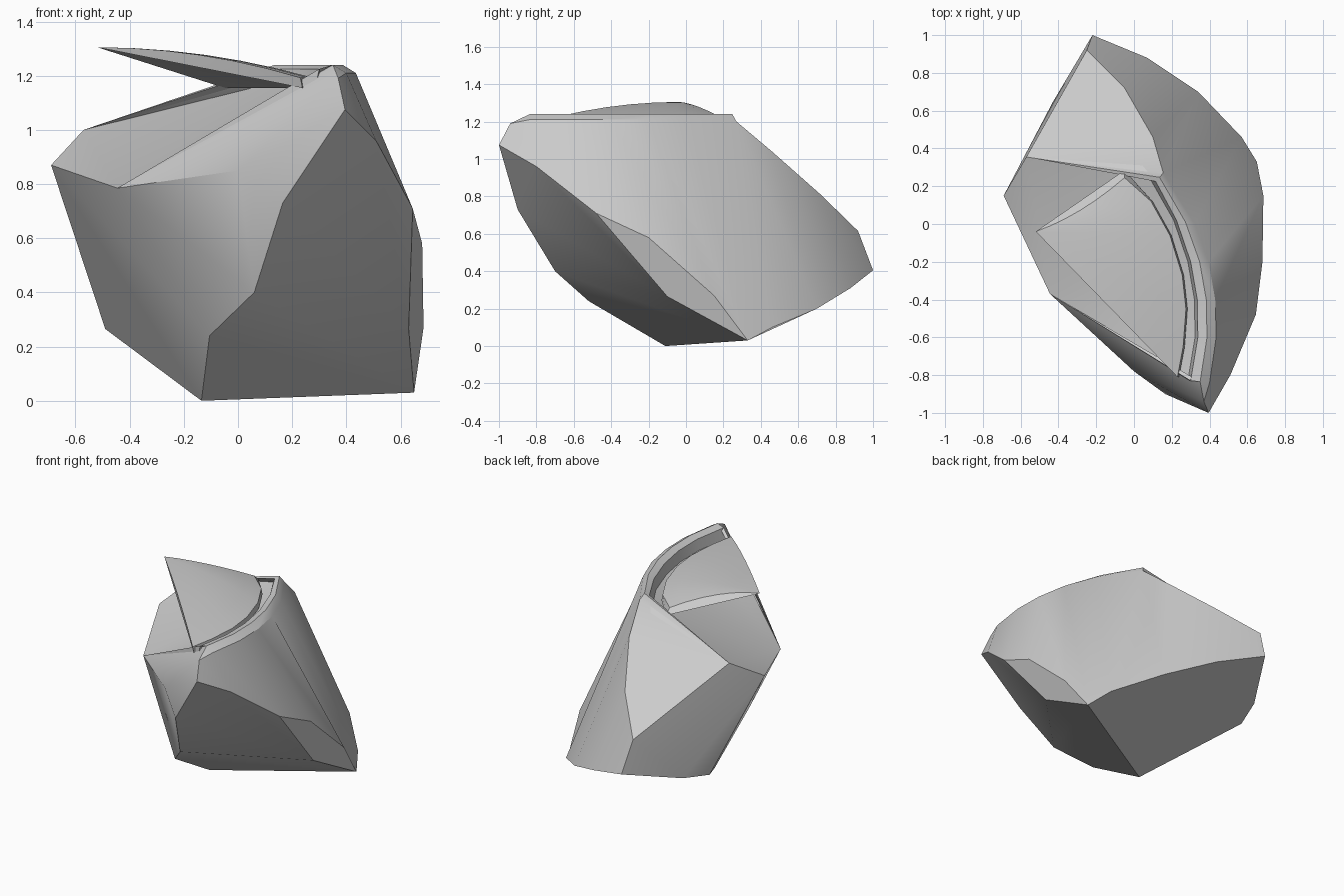
import bpy, bmesh, math

if "Cube" in bpy.data.objects:
    bpy.data.objects.remove(bpy.data.objects["Cube"])


def make_object(name, points, faces, angle):
    """points: dict key -> coordinate, faces: lists of keys"""
    bm = bmesh.new()
    v = {k: bm.verts.new(p) for k, p in points.items()}
    for f in faces:
        bm.faces.new([v[k] for k in f])
    bmesh.ops.recalc_face_normals(bm, faces=bm.faces)
    me = bpy.data.meshes.new(name)
    bm.to_mesh(me)
    bm.free()
    ob = bpy.data.objects.new(name, me)
    bpy.context.collection.objects.link(ob)
    bpy.context.view_layer.objects.active = ob
    ob.select_set(True)
    bpy.ops.object.shade_smooth_by_angle(angle=math.radians(angle))
    ob.select_set(False)
    return ob


# faceted corners of the body
P = {
    'A': (-.69, .15, .87), 'B': (-.57, .355, 1.0), 'C': (-.445, -.37, .785),
    'D': (-.49, .45, .265), 'D2': (-.43, .645, .30), 'E': (-.135, -.11, 0),
    'F': (-.105, -.52, .24), 'G': (.06, -.70, .40), 'H': (.165, -.90, .73),
    'I': (0, -.78, .85), 'M': (.63, -.10, .265),
}
# curved wall: upper and lower edge
upper = [(.37, -.94, 1.19), (.40, -.84, 1.21), (.435, -.6, 1.21), (.43, -.4, 1.21),
         (.395, -.2, 1.21), (.32, 0, 1.21), (.155, .27, 1.2), (.10, .46, 1.04),
         (-.05, .72, .81), (-.25, .92, .615)]
lower = [(.395, -1, 1.075), (.51, -.8, .96), (.645, -.48, .71), (.68, -.2, .58),
         (.685, .15, .27), (.65, .33, .03), (.57, .46, .10), (.34, .70, .20),
         (.07, .88, .31), (-.22, 1, .405)]
# inner edge of the raised lip
lip = [(.30, -.83), (.338, -.6), (.335, -.4), (.30, -.2), (.225, .02), (.115, .225)]
for i in range(10):
    P['u', i], P['l', i] = upper[i], lower[i]
for i, (x, y) in enumerate(lip, 1):
    ux, uy, _ = upper[i]
    P['c', i] = ((x + ux) / 2, (y + uy) / 2, 1.24)
    P['p', i] = (x, y, 1.225)
    P['g', i] = (x - .015, y, 1.155)
P['g', 6] = (.045, .31, 1.155)

L = lambda a, b: [('l', i) for i in range(a, b + 1)]
faces = [
    ['E'] + L(5, 9) + ['D2', 'D'],
    ['E', 'F', 'G', 'M', ('l', 5)],
    ['G', 'H'] + L(0, 2) + ['M'],
    ['M'] + L(2, 5),
    ['F', 'C', 'I', 'H', 'G'],
    ['C', 'A', 'D', 'E', 'F'],
    ['A', 'D2', 'D'],
    ['B', ('u', 9), ('l', 9), 'D2', 'A'],
    ['I', 'H', ('l', 0)], ['I', ('l', 0), ('u', 0)], ['C', 'I', ('u', 0)],
    [('u', 0), ('u', 1), ('c', 1)],
    ['C', ('g', 6), 'B'], ['C', 'B', 'A'],
]
# wall, rim rows and fans
for i in range(9):
    faces.append([('u', i), ('u', i + 1), ('l', i + 1), ('l', i)])
for a, b in ('uc', 'cp', 'pg'):
    for i in range(1, 6):
        faces.append([(a, i), (a, i + 1), (b, i + 1), (b, i)])
front = [('u', 0), ('c', 1), ('p', 1), ('g', 1)]
back = [('g', 6), ('p', 6), ('c', 6), ('u', 6), ('u', 7), ('u', 8), ('u', 9)]
inner = [('g', i) for i in range(1, 7)]
for hub, chain in (('C', front), ('B', back), ('C', inner)):
    for a, b in zip(chain, chain[1:]):
        faces.append([hub, a, b])
make_object("faceted_body", P, faces, 34)

# curved sheet on top: fans out from a raised tip to the groove
tip = (-.52, -.04, 1.305)
arc = [(.23, -.81), (.26, -.65), (.275, -.45), (.255, -.27), (.19, -.06), (.09, .12), (-.05, .245)]
n, rows = len(arc), 6
S = {'tip': tip}
for i, (x, y) in enumerate(arc):
    for j in range(1, rows + 1):
        s = j / rows
        bow = .05 * 4 * s * (1 - s) * .6 * (i == n - 1)
        S['t', i, j] = (tip[0] + (x - tip[0]) * s, tip[1] + (y - tip[1]) * s - bow,
                        1.305 - .112 * s * s)
    S['b', i] = (x + .008, y, 1.155)
S['b', n - 1] = (-.05, .285, 1.155)
sf = []
for i in range(n - 1):
    sf.append(['tip', ('t', i, 1), ('t', i + 1, 1)])
    for j in range(1, rows):
        sf.append([('t', i, j), ('t', i, j + 1), ('t', i + 1, j + 1), ('t', i + 1, j)])
    sf.append([('t', i, rows), ('b', i), ('b', i + 1), ('t', i + 1, rows)])
    sf.append(['tip', ('b', i + 1), ('b', i)])
for i in (0, n - 1):
    for j in range(rows):
        a = ('t', i, j) if j else 'tip'
        if j:
            sf.append([('b', i), a, ('t', i, j + 1)])
    sf.append([('b', i), 'tip', ('t', i, 1)])
make_object("curled_top_sheet", S, sf, 30)
